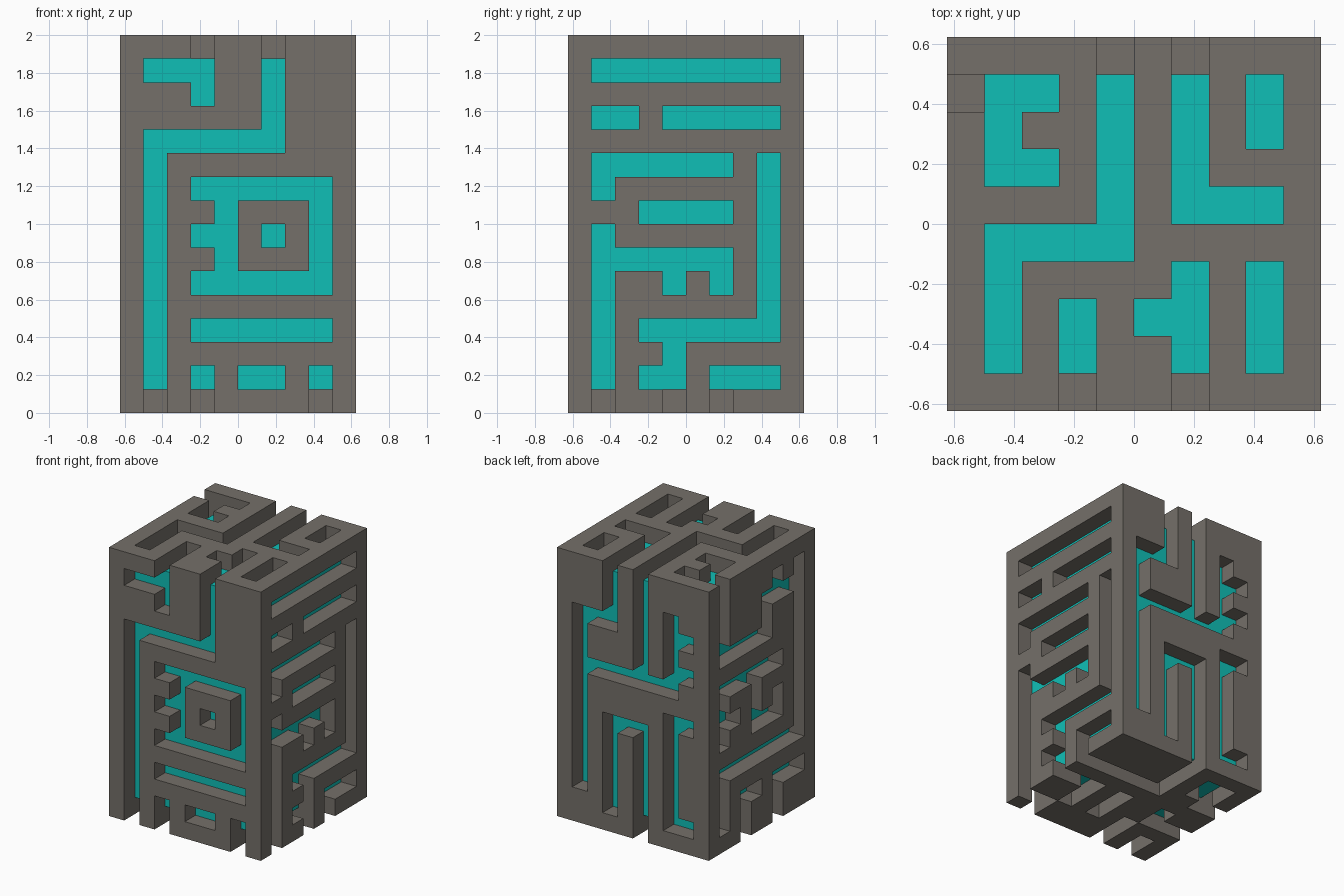
import bpy, bmesh
from mathutils import Vector

if "Cube" in bpy.data.objects:
    bpy.data.objects.remove(bpy.data.objects["Cube"])

C = 0.125                  # size of one grid cell
NX, NY, NZ = 10, 10, 16    # cells along x, y, z


def material(name, rgb):
    m = bpy.data.materials.new(name)
    m.diffuse_color = (*rgb, 1.0)
    m.use_nodes = True
    m.node_tree.nodes["Principled BSDF"].inputs["Base Color"].default_value = m.diffuse_color
    return m


stone = material("warm grey stone", (0.178, 0.162, 0.142))
teal = material("bright teal", (0.005, 0.52, 0.47))


def cells(cut, keep=()):
    """Cells covered by the cut rectangles (a0, a1, b0, b1), less the kept ones."""
    def fill(rects):
        return {(a, b) for a0, a1, b0, b1 in rects
                for a in range(a0, a1) for b in range(b0, b1)}
    return fill(cut) - fill(keep)


# Front grooves: (x, z), with a square ring and two teeth left standing
front = cells([(1, 4, 14, 15), (3, 4, 13, 16), (6, 7, 11, 16), (1, 7, 11, 12),
               (1, 2, 0, 12), (3, 9, 5, 10), (3, 9, 3, 4), (3, 4, 0, 2),
               (5, 7, 1, 2), (8, 9, 0, 2)],
              [(5, 8, 6, 9), (3, 4, 8, 9), (3, 4, 6, 7)]) | {(6, 7)}

# Right grooves: (y, z)
right = cells([(1, 9, 14, 15), (1, 3, 12, 13), (4, 9, 12, 13), (1, 7, 10, 11),
               (1, 2, 9, 10), (8, 9, 3, 11), (3, 7, 8, 9), (1, 2, 0, 8),
               (1, 7, 6, 7), (4, 5, 5, 6), (6, 7, 5, 6), (3, 9, 3, 4),
               (4, 5, 0, 4), (3, 5, 1, 2), (6, 9, 1, 2), (6, 7, 0, 1)])

# Top grooves: (x, y), some running out over the edges
top = cells([(1, 3, 6, 9), (0, 1, 8, 9), (4, 5, 4, 10), (1, 5, 4, 5),
             (1, 2, 1, 5), (3, 4, 0, 3), (6, 7, 5, 10), (6, 9, 5, 6),
             (8, 9, 7, 9), (6, 7, 0, 4), (5, 6, 2, 3), (8, 9, 1, 4)],
            [(2, 3, 7, 8)])

# Back grooves: (x counted from the right side, z)
back = cells([(1, 2, 2, 13), (1, 4, 12, 13), (3, 4, 12, 16), (1, 8, 9, 10),
              (5, 6, 9, 16), (7, 8, 9, 14), (8, 9, 12, 13), (8, 9, 10, 11),
              (3, 6, 6, 7), (3, 4, 1, 7), (5, 6, 0, 7), (7, 8, 1, 8),
              (8, 9, 7, 8), (8, 9, 1, 2)])

# Left grooves: (y counted from the back, z)
left = cells([(1, 2, 11, 16), (1, 5, 11, 12), (5, 6, 11, 14), (6, 8, 13, 14),
              (6, 7, 14, 15), (8, 9, 4, 15), (1, 7, 9, 10), (1, 2, 6, 10),
              (2, 3, 7, 8), (4, 5, 6, 9), (4, 7, 6, 7), (6, 7, 7, 8),
              (1, 8, 4, 5), (1, 2, 1, 5), (3, 4, 0, 3), (3, 5, 2, 3),
              (6, 7, 0, 3), (6, 9, 2, 3)])

# Underside grooves: (x from the right side, y from the back)
bottom = cells([(5, 6, 0, 4), (1, 6, 3, 4), (1, 3, 5, 6), (2, 3, 5, 8),
                (1, 2, 8, 9), (4, 5, 5, 8), (6, 7, 7, 9), (8, 9, 8, 9),
                (7, 9, 1, 3), (8, 9, 3, 4), (7, 9, 6, 7), (7, 8, 5, 6)])

# All carved cells in one 3D grid
carved = ({(a, 0, b) for a, b in front} | {(9, a, b) for a, b in right}
          | {(a, b, 15) for a, b in top} | {(9 - a, 9, b) for a, b in back}
          | {(0, 9 - a, b) for a, b in left} | {(9 - a, 9 - b, 0) for a, b in bottom})


def inside(c):
    return all(0 <= v < n for v, n in zip(c, (NX, NY, NZ)))


def in_core(c):
    return all(0 < v < n - 1 for v, n in zip(c, (NX, NY, NZ)))


def finish(name, bm, mat):
    me = bpy.data.meshes.new(name)
    bm.to_mesh(me)
    bm.free()
    me.materials.append(mat)
    ob = bpy.data.objects.new(name, me)
    bpy.context.collection.objects.link(ob)
    return ob


# Carved outer shell: one quad wherever a solid cell meets open air
bm = bmesh.new()
corners = {}


def corner(p):
    if p not in corners:
        corners[p] = bm.verts.new(((p[0] - NX / 2) * C, (p[1] - NY / 2) * C, p[2] * C))
    return corners[p]


for cell in [(x, y, z) for x in range(NX) for y in range(NY) for z in range(NZ)]:
    if in_core(cell) or cell in carved:
        continue
    for axis in range(3):
        for side in (0, 1):
            beyond = list(cell)
            beyond[axis] += 2 * side - 1
            beyond = tuple(beyond)
            if inside(beyond) and beyond not in carved:
                continue
            quad = []
            for da, db in ((0, 0), (1, 0), (1, 1), (0, 1)):
                p = list(cell)
                p[axis] += side
                p[(axis + 1) % 3] += da
                p[(axis + 2) % 3] += db
                quad.append(corner(tuple(p)))
            bm.faces.new(quad if side else quad[::-1])
finish("carved_shell", bm, stone)

# Inner block showing through the grooves
bm = bmesh.new()
bmesh.ops.create_cube(bm, size=1)
bmesh.ops.scale(bm, vec=Vector((NX - 2, NY - 2, NZ - 2)) * C, verts=bm.verts)
bmesh.ops.translate(bm, vec=(0, 0, NZ * C / 2), verts=bm.verts)
finish("inner_core", bm, teal)
